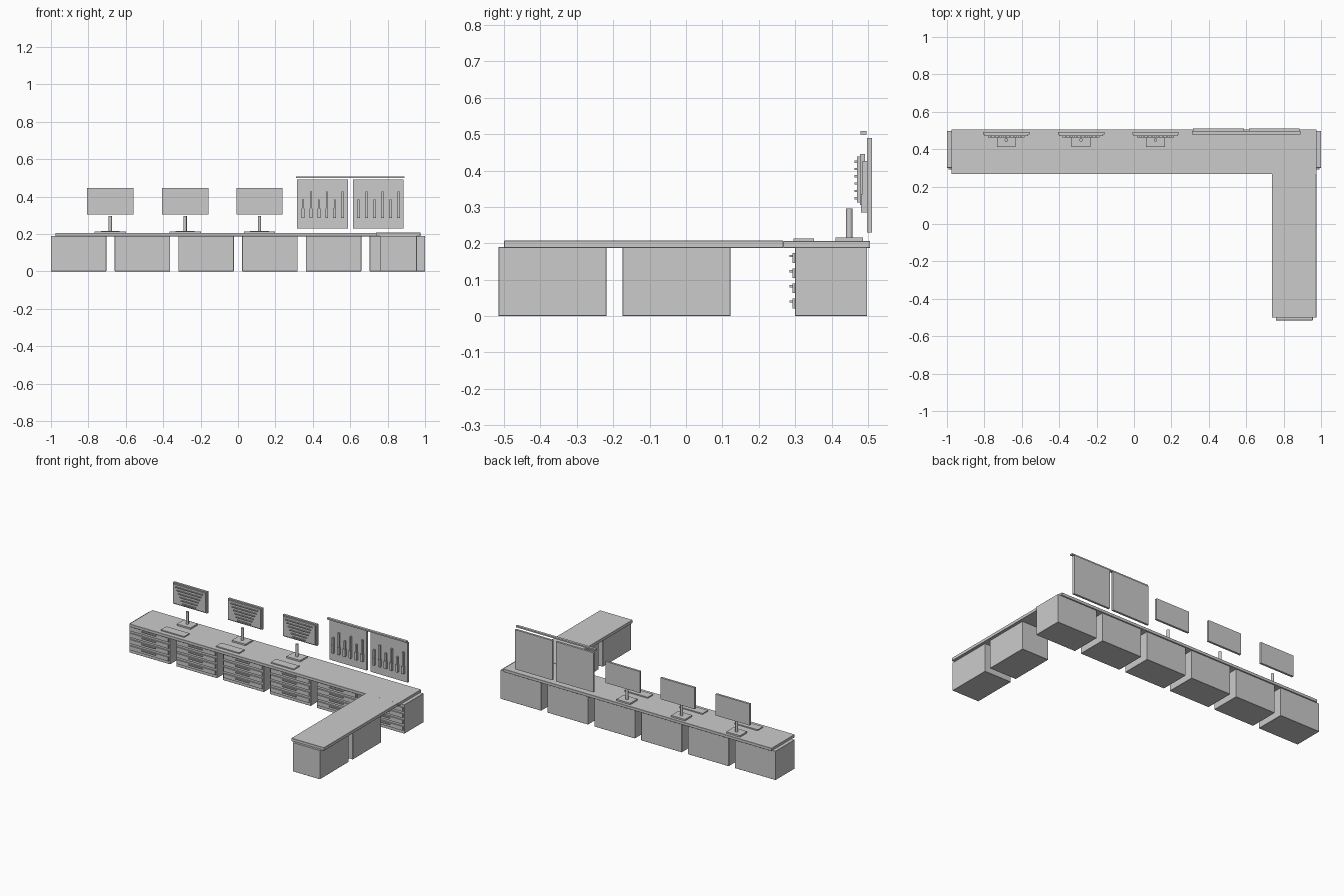
import bpy, math


def box(name, x0, x1, y0, y1, z0, z1, bevel=0):
    bpy.ops.mesh.primitive_cube_add(size=1, location=((x0 + x1) / 2, (y0 + y1) / 2, (z0 + z1) / 2))
    o = bpy.context.object
    o.name = name
    o.scale = (x1 - x0, y1 - y0, z1 - z0)
    bpy.ops.object.transform_apply(location=False, rotation=False, scale=True)
    if bevel:
        m = o.modifiers.new("edge", 'BEVEL')
        m.width = bevel
        m.segments = 1
    return o


def cylinder(name, x, y, z0, z1, r, sides=16):
    bpy.ops.mesh.primitive_cylinder_add(vertices=sides, radius=r, depth=z1 - z0,
                                        location=(x, y, (z0 + z1) / 2))
    o = bpy.context.object
    o.name = name
    bpy.ops.object.shade_smooth_by_angle(angle=math.radians(40))
    return o


# L-shaped worktop
box("worktop_back", -0.977, 0.977, 0.267, 0.506, 0.187, 0.206, 0.001)
box("worktop_side", 0.738, 0.975, -0.50, 0.267, 0.187, 0.207, 0.001)

# back row of drawer cabinets
for i in range(6):
    cx = -0.852 + i * 0.3408
    box("drawer_cabinet", cx - 0.148, cx + 0.148, 0.30, 0.498, 0, 0.19, 0.001)
    for z in (0.165, 0.123, 0.082, 0.040):
        box("drawer_front", cx - 0.14, cx + 0.14, 0.292, 0.301, z - 0.019, z + 0.008)
        box("drawer_handle", cx - 0.05, cx + 0.05, 0.284, 0.293, z - 0.003, z + 0.003)

# plain cabinets under the side wing
for y in (-0.515, -0.174):
    box("side_cabinet", 0.759, 0.956, y, y + 0.296, 0, 0.19, 0.001)

# three workstations
for cx in (-0.683, -0.283, 0.115):
    box("monitor_base", cx - 0.05, cx + 0.05, 0.411, 0.486, 0.205, 0.216)
    cylinder("monitor_pole", cx, 0.449, 0.214, 0.296, 0.009)
    box("monitor_shell", cx - 0.124, cx + 0.124, 0.478, 0.492, 0.305, 0.446)
    box("monitor_screen", cx - 0.117, cx + 0.117, 0.470, 0.479, 0.312, 0.439)
    # rows of raised dashes on the screen
    for row in range(6):
        n = 10 - row
        for k in range(n):
            dx = (k - (n - 1) / 2) * 0.02
            z = 0.424 - row * 0.02
            box("screen_dash", cx + dx - 0.008, cx + dx + 0.008, 0.463, 0.471, z - 0.003, z + 0.003)
    box("keyboard", cx - 0.084, cx + 0.084, 0.296, 0.352, 0.205, 0.213)

# wall tool boards with hanging tools
for x0 in (0.316, 0.614):
    box("tool_board", x0, x0 + 0.272, 0.497, 0.511, 0.23, 0.49)
    for k in range(6):
        x = x0 + 0.031 + k * 0.0425
        top = 0.385 if k % 2 == 0 else 0.426
        box("tool_shaft", x - 0.005, x + 0.005, 0.485, 0.498, 0.32, top)
        box("tool_grip", x - 0.008, x + 0.008, 0.481, 0.498, 0.285, 0.335)
box("board_rail", 0.31, 0.89, 0.479, 0.496, 0.499, 0.508)
